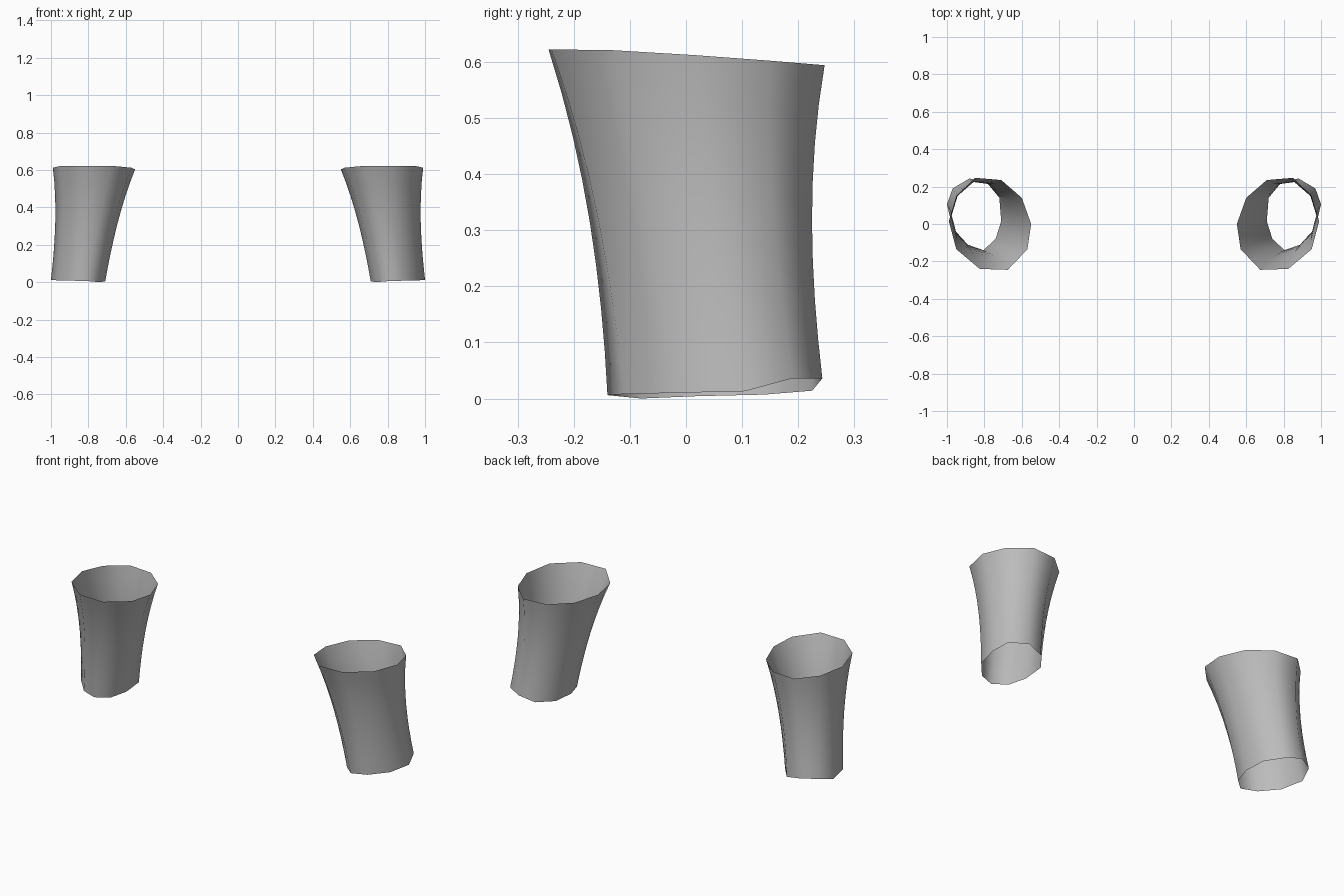
import bpy
import bmesh
from mathutils import Vector

cube = bpy.data.objects.get("Cube")
if cube:
    bpy.data.objects.remove(cube, do_unlink=True)

# Plain grey cloth
grey = bpy.data.materials.new("plain grey")
grey.use_nodes = True
colour = (0.5, 0.5, 0.5, 1)
grey.diffuse_color = colour
grey.node_tree.nodes["Principled BSDF"].inputs["Base Color"].default_value = colour

# Rims of the left sleeve, from the inner side round by the back
LOWER_RIM = [(.71, .015, .004), (.72, .14, .007), (.79, .225, .014), (.88, .243, .036),
             (.97, .19, .036), (1, .105, .013), (.97, -.02, .01), (.89, -.11, .008),
             (.805, -.14, .006), (.74, -.08, 0)]
UPPER_RIM = [(.55, 0, .603), (.6, .14, .597), (.71, .235, .594), (.85, .247, .594),
             (.95, .15, .602), (.99, .015, .612), (.95, -.135, .621), (.825, -.24, .622),
             (.675, -.245, .622), (.57, -.135, .612)]
RINGS = 8
WAIST = 0.095  # how far the tube narrows halfway up


def ring_points(t):
    """Blend the two rims and draw the ring in towards its centre."""
    points = [Vector(a).lerp(Vector(b), t) for a, b in zip(LOWER_RIM, UPPER_RIM)]
    centre = sum(points, Vector()) / len(points)
    pinch = 1 - WAIST * 4 * t * (1 - t)
    for p in points:
        p.x = centre.x + (p.x - centre.x) * pinch
        p.y = centre.y + (p.y - centre.y) * pinch
    return points


def make_sleeve(name, side):
    """Build one open tube; side is +1 for left and -1 for right."""
    bm = bmesh.new()
    rings = [[bm.verts.new((side * p.x, p.y, p.z)) for p in ring_points(k / RINGS)]
             for k in range(RINGS + 1)]
    count = len(LOWER_RIM)
    for low, high in zip(rings, rings[1:]):
        for i in range(count):
            j = (i + 1) % count
            quad = [low[i], high[i], high[j], low[j]]
            face = bm.faces.new(quad if side > 0 else quad[::-1])
            face.smooth = True
    mesh = bpy.data.meshes.new(name)
    bm.to_mesh(mesh)
    bm.free()
    mesh.materials.append(grey)
    bpy.context.collection.objects.link(bpy.data.objects.new(name, mesh))


make_sleeve("left_sleeve", 1)
make_sleeve("right_sleeve", -1)
